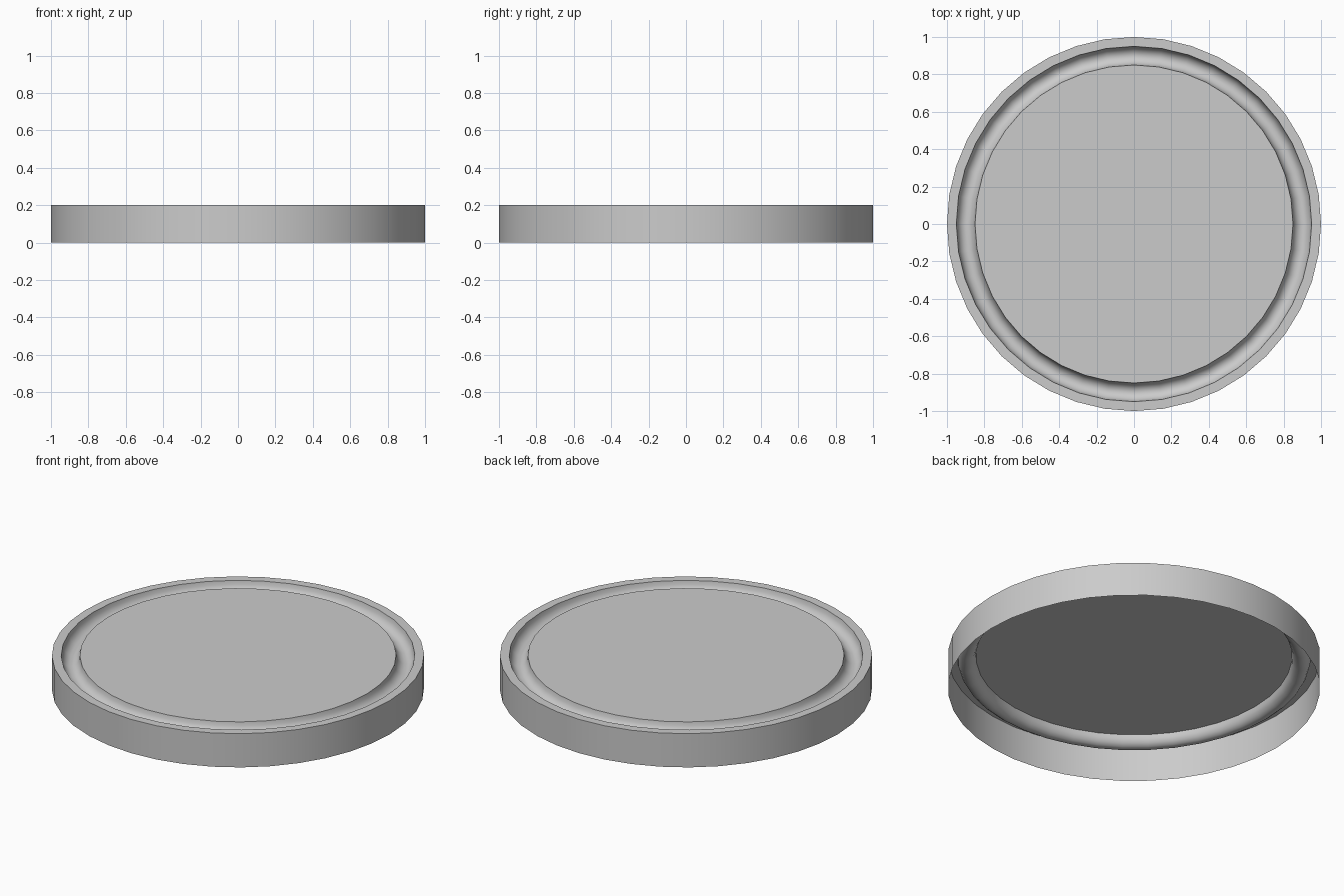
import bpy, bmesh, math

if "Cube" in bpy.data.objects:
    bpy.data.objects.remove(bpy.data.objects["Cube"])

SIDES = 40

# Lid profile (radius, height): skirt, flat rim, rounded groove, raised panel
profile = [(1.0, 0.0), (1.0, 0.2), (0.95, 0.2)]
for i in range(1, 8):
    a = math.pi * i / 8
    profile.append((0.9 + 0.05 * math.cos(a), 0.2 - 0.06 * math.sin(a)))
profile.append((0.85, 0.2))

# Spin the profile into an open-bottomed shell
bm = bmesh.new()
rings = []
for r, z in profile:
    rings.append([bm.verts.new((r * math.cos(2 * math.pi * k / SIDES),
                                r * math.sin(2 * math.pi * k / SIDES), z))
                  for k in range(SIDES)])
for lower, upper in zip(rings, rings[1:]):
    for k in range(SIDES):
        n = (k + 1) % SIDES
        bm.faces.new((lower[k], lower[n], upper[n], upper[k]))

# Flat centre panel
bm.faces.new(rings[-1])

mesh = bpy.data.meshes.new("lid")
bm.to_mesh(mesh)
bm.free()
lid = bpy.data.objects.new("lid", mesh)
bpy.context.collection.objects.link(lid)

# Smooth curves, crisp rims
bpy.context.view_layer.objects.active = lid
lid.select_set(True)
bpy.ops.object.shade_smooth_by_angle(angle=math.radians(35))
